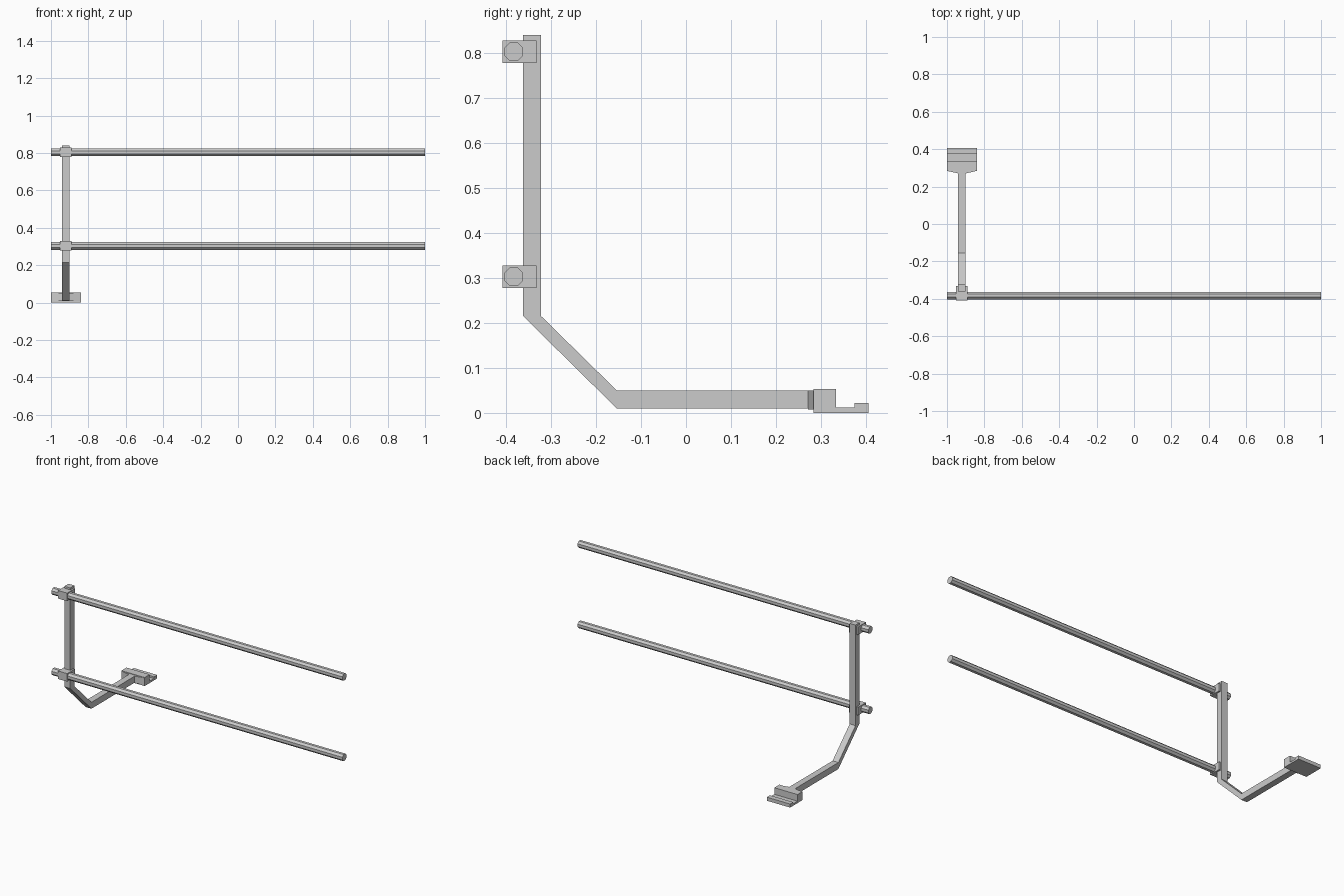
import bpy, bmesh, math
from mathutils import Matrix

if "Cube" in bpy.data.objects:
    bpy.data.objects.remove(bpy.data.objects["Cube"])

POST_X = -0.92


def finish(bm, name):
    bmesh.ops.recalc_face_normals(bm, faces=bm.faces)
    mesh = bpy.data.meshes.new(name)
    bm.to_mesh(mesh)
    bm.free()
    obj = bpy.data.objects.new(name, mesh)
    bpy.context.collection.objects.link(obj)
    return obj


def extrude(name, points, vec):
    """Extrude a closed polygon of 3D points along vec."""
    bm = bmesh.new()
    face = bm.faces.new([bm.verts.new(p) for p in points])
    ext = bmesh.ops.extrude_face_region(bm, geom=[face])["geom"]
    bmesh.ops.translate(bm, vec=vec, verts=[v for v in ext if isinstance(v, bmesh.types.BMVert)])
    return finish(bm, name)


def side_profile(name, yz, half):
    return extrude(name, [(POST_X - half, y, z) for y, z in yz], (2 * half, 0, 0))


# Bent square-tube arm: upright, diagonal and floor run
side_profile("bent_arm", [
    (-0.362, 0.84), (-0.322, 0.84), (-0.322, 0.215), (-0.154, 0.05),
    (0.30, 0.05), (0.30, 0.01), (-0.154, 0.01), (-0.362, 0.215)], 0.02)

# Foot: raised block, thin plate and end lip
side_profile("foot", [
    (0.283, 0), (0.406, 0), (0.406, 0.022), (0.375, 0.022),
    (0.375, 0.012), (0.333, 0.012), (0.333, 0.053), (0.283, 0.053)], 0.08)

# Tapered collar where the arm enters the foot
extrude("foot_collar", [
    (POST_X - 0.08, 0.284, 0.007), (POST_X - 0.022, 0.271, 0.007),
    (POST_X + 0.022, 0.271, 0.007), (POST_X + 0.08, 0.284, 0.007)], (0, 0, 0.043))

# Octagonal rails and their clamps
for label, z in (("lower", 0.303), ("upper", 0.803)):
    bm = bmesh.new()
    r = 0.0207 / math.cos(math.pi / 8)
    turn = (Matrix.Translation((0, -0.383, z)) @ Matrix.Rotation(math.pi / 2, 4, 'Y')
            @ Matrix.Rotation(math.pi / 8, 4, 'Z'))
    bmesh.ops.create_cone(bm, cap_ends=True, segments=8, radius1=r, radius2=r,
                          depth=2, matrix=turn)
    finish(bm, label + "_rail")
    side_profile(label + "_clamp", [
        (-0.408, z - 0.025), (-0.332, z - 0.025),
        (-0.332, z + 0.025), (-0.408, z + 0.025)], 0.031)
